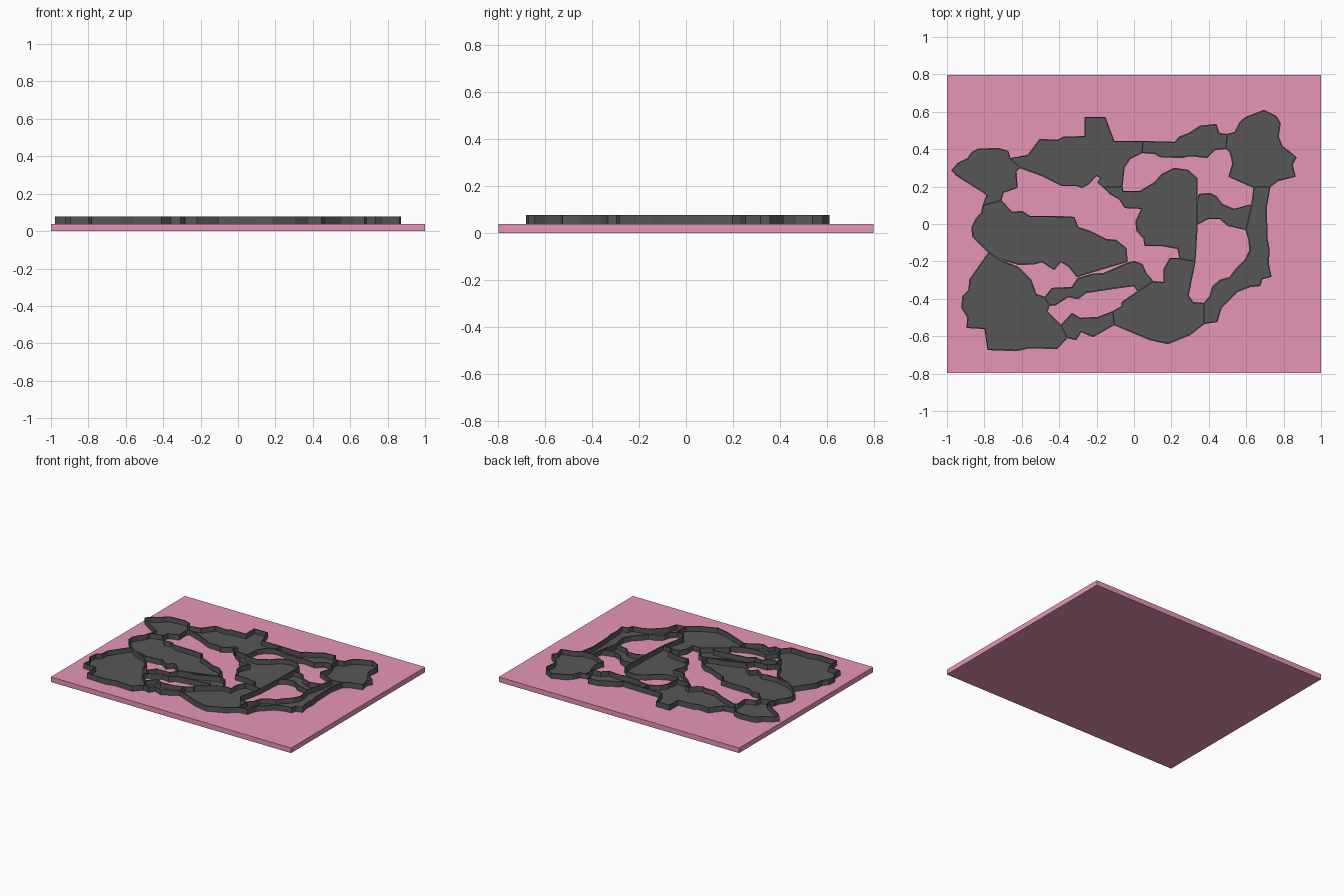
import bpy, bmesh

BASE_H, FLOOR, TOP = 0.038, 0.04, 0.077
RIM = 0.008                           # rim wall thickness
UNIT, CX, CY = 187.0, 1134.0, 224.5   # tracing grid: cells per unit and its centre


def material(name, rgb):
    m = bpy.data.materials.new(name)
    m.diffuse_color = (*rgb, 1)
    return m


pink = material("pink", (0.8, 0.3, 0.48))
dark = material("dark_grey", (0.095, 0.095, 0.095))


def add_mesh(name, verts, faces, mat):
    me = bpy.data.meshes.new(name)
    me.from_pydata(verts, [], faces)
    me.materials.append(mat)
    ob = bpy.data.objects.new(name, me)
    bpy.context.collection.objects.link(ob)
    return ob


def region(name, *pts):
    """Shallow open tray: a flat floor and a thin upright rim along its outline."""
    xy = [((x - CX) / UNIT, (CY - y) / UNIT) for x, y in pts]
    n = len(xy)
    # Outline runs clockwise, so reverse it to face the floor upwards
    add_mesh(name + "_floor", [(x, y, FLOOR) for x, y in reversed(xy)], [range(n)], dark)
    rim = add_mesh(name + "_rim", [(x, y, z) for z in (BASE_H, TOP) for x, y in xy],
                   [((i + 1) % n, i, i + n, (i + 1) % n + n) for i in range(n)], dark)
    mod = rim.modifiers.new("thickness", 'SOLIDIFY')
    mod.thickness = RIM
    mod.offset = 0


# Base board
bm = bmesh.new()
bmesh.ops.create_cube(bm, size=1)
bmesh.ops.scale(bm, vec=(2, 1.594, BASE_H), verts=bm.verts)
bmesh.ops.translate(bm, vec=(0, 0, BASE_H / 2), verts=bm.verts)
board = add_mesh("base_board", [], [], pink)
bm.to_mesh(board.data)
bm.free()

# Upper regions, left to right
region("upper_left_region",
       (952, 171), (958, 164), (968, 159), (972, 153), (978, 150), (998, 149), (1008, 152),
       (1010, 159), (1020, 168), (1016, 172), (1017, 188), (1003, 193), (1001, 201),
       (983, 206), (987, 196), (984, 193), (957, 176))
region("upper_middle_region",
       (1010, 159), (1028, 156), (1040, 140), (1057, 141), (1063, 138), (1085, 137), (1085, 118),
       (1105, 118), (1114, 142), (1143, 142), (1142, 153), (1130, 159), (1124, 168), (1122, 187),
       (1104, 188), (1098, 183), (1101, 178), (1096, 176), (1089, 184), (1082, 188), (1077, 186),
       (1062, 186), (1042, 176), (1020, 168))
region("upper_link",
       (1143, 142), (1175, 143), (1179, 138), (1189, 134), (1200, 127), (1216, 125), (1219, 134),
       (1227, 135), (1226, 149), (1215, 150), (1207, 158), (1190, 156), (1182, 158), (1160, 157),
       (1155, 154), (1142, 153))
region("upper_right_region",
       (1227, 135), (1235, 133), (1240, 123), (1246, 118), (1264, 111), (1276, 117), (1280, 124),
       (1278, 137), (1282, 147), (1290, 153), (1296, 158), (1292, 165), (1295, 177), (1278, 181),
       (1270, 187), (1254, 188), (1229, 177), (1233, 164), (1230, 152), (1226, 149))

# Central regions
region("centre_region",
       (1104, 188), (1122, 187), (1123, 192), (1140, 192), (1155, 183), (1162, 175), (1174, 169),
       (1188, 171), (1197, 179), (1197, 225), (1195, 262), (1180, 259), (1178, 249), (1162, 246),
       (1145, 246), (1144, 239), (1137, 231), (1136, 222), (1142, 209), (1125, 208), (1120, 200),
       (1110, 194))
region("centre_right_link",
       (1197, 206), (1199, 195), (1210, 194), (1216, 197), (1222, 205), (1234, 210), (1252, 205),
       (1246, 230), (1228, 226), (1220, 219), (1208, 219), (1197, 225))
region("right_strip",
       (1254, 188), (1270, 187), (1266, 208), (1267, 240), (1269, 250), (1268, 264), (1271, 277),
       (1262, 279), (1260, 286), (1250, 287), (1237, 292), (1221, 308), (1217, 322), (1204, 324),
       (1204, 304), (1210, 297), (1213, 287), (1220, 281), (1230, 278), (1236, 270), (1245, 261),
       (1250, 251), (1249, 240), (1246, 230), (1252, 205))
region("middle_left_region",
       (983, 206), (1001, 201), (1012, 213), (1022, 212), (1030, 217), (1055, 217), (1074, 218),
       (1078, 228), (1090, 232), (1106, 240), (1116, 241), (1126, 249), (1127, 262), (1103, 269),
       (1077, 277), (1069, 267), (1061, 262), (1054, 270), (1042, 262), (1035, 264), (1020, 265),
       (998, 259), (989, 253), (973, 237), (972, 228), (976, 220), (982, 213))

# Lower regions
region("lower_left_region",
       (989, 253), (998, 260), (1018, 268), (1031, 281), (1036, 295), (1045, 298), (1049, 306),
       (1047, 312), (1061, 326), (1067, 338), (1057, 349), (1030, 348), (1016, 351), (988, 350),
       (985, 329), (967, 328), (968, 318), (962, 308), (963, 297), (969, 291), (970, 280))
region("lower_arm",
       (1045, 298), (1052, 289), (1072, 288), (1078, 279), (1092, 275), (1104, 274), (1127, 264),
       (1134, 262), (1142, 265), (1146, 274), (1153, 282), (1138, 292), (1134, 286), (1112, 289),
       (1086, 293), (1078, 299), (1068, 297), (1056, 305), (1049, 306))
region("lower_middle_region",
       (1113, 312), (1122, 307), (1122, 303), (1138, 292), (1153, 282), (1164, 283), (1164, 270),
       (1170, 259), (1179, 259), (1195, 262), (1188, 296), (1193, 303), (1204, 304), (1204, 324),
       (1190, 335), (1180, 339), (1168, 344), (1150, 340), (1114, 325))
region("lower_link",
       (1061, 326), (1072, 314), (1080, 319), (1098, 318), (1113, 312), (1114, 325), (1093, 337),
       (1081, 332), (1076, 340), (1067, 338))
